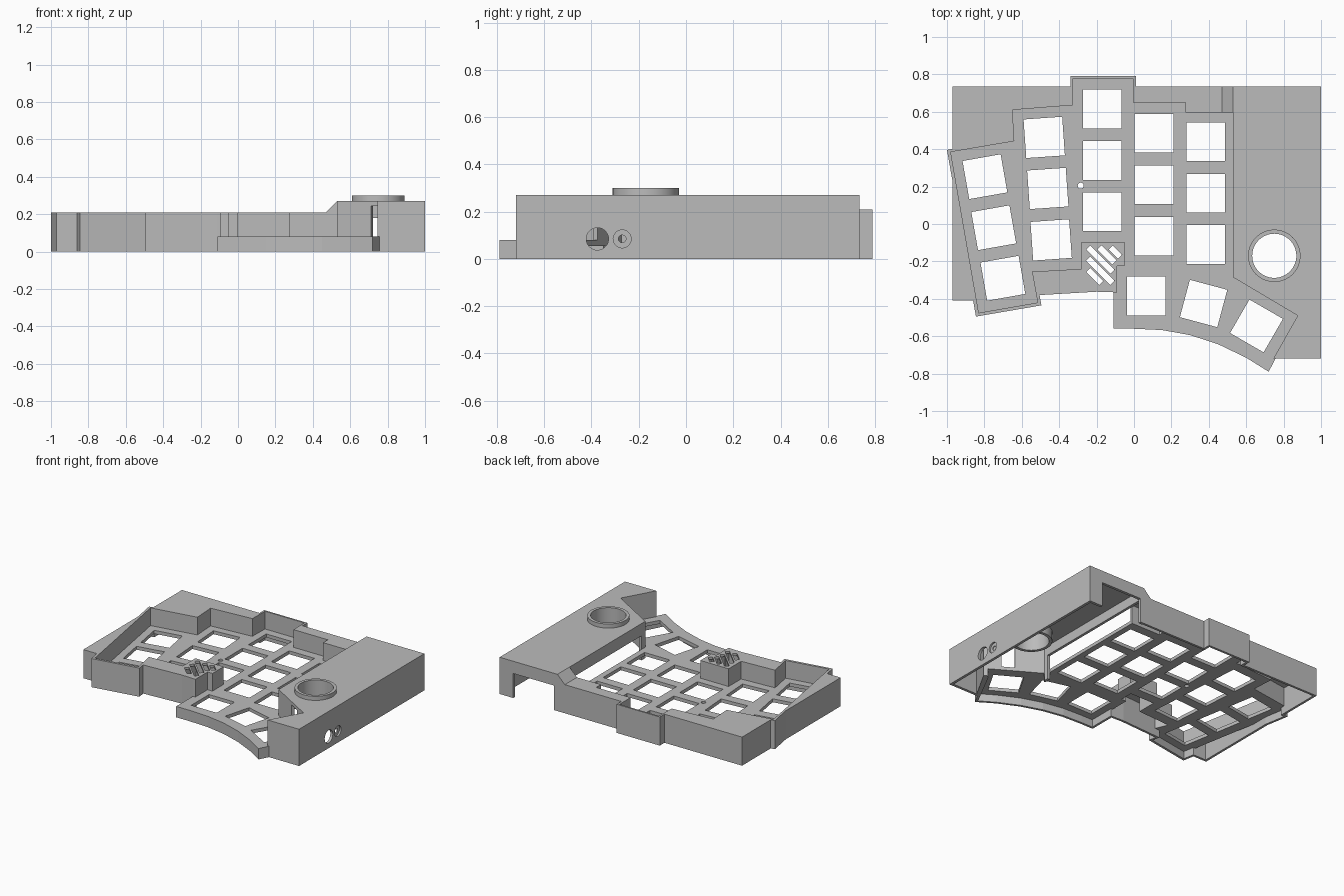
import bpy, bmesh, math
from mathutils import Vector, Matrix

cube = bpy.data.objects.get("Cube")
if cube:
    bpy.data.objects.remove(cube)

grey = bpy.data.materials.new("matte_grey")
grey.use_nodes = True
COLOUR = (0.5, 0.5, 0.5, 1)
grey.diffuse_color = COLOUR
grey.node_tree.nodes["Principled BSDF"].inputs["Base Color"].default_value = COLOUR


def prism(name, pts, z0, z1, matrix=None):
    """Extrude a flat outline from z0 to z1."""
    bm = bmesh.new()
    face = bm.faces.new([bm.verts.new((p[0], p[1], z0)) for p in pts])
    top = bmesh.ops.extrude_face_region(bm, geom=[face])["geom"]
    for v in top:
        if isinstance(v, bmesh.types.BMVert):
            v.co.z = z1
    bmesh.ops.recalc_face_normals(bm, faces=bm.faces)
    if matrix:
        bm.transform(matrix)
    mesh = bpy.data.meshes.new(name)
    bm.to_mesh(mesh)
    bm.free()
    mesh.materials.append(grey)
    obj = bpy.data.objects.new(name, mesh)
    bpy.context.collection.objects.link(obj)
    return obj


def cut(obj, pts, z0, z1, matrix=None):
    """Subtract a prism and discard the cutter."""
    cutter = prism("cutter", pts, z0, z1, matrix)
    cutter.hide_render = True
    mod = obj.modifiers.new("cut", "BOOLEAN")
    mod.operation, mod.solver, mod.object = "DIFFERENCE", "EXACT", cutter
    graph = bpy.context.evaluated_depsgraph_get()
    mesh = bpy.data.meshes.new_from_object(obj.evaluated_get(graph))
    obj.modifiers.clear()
    obj.data = mesh
    bpy.data.objects.remove(cutter)


def inset(pts, d, opened=()):
    """Offset a counterclockwise outline inwards; opened edges move outwards."""
    lines = []
    for i, p in enumerate(pts):
        a, b = Vector(p), Vector(pts[(i + 1) % len(pts)])
        t = (b - a).normalized()
        lines.append((a + Vector((-t.y, t.x)) * (-0.04 if i in opened else d), t))
    out = []
    for i, (q, u) in enumerate(lines):
        p, t = lines[i - 1]
        k = (q - p).cross(u) / t.cross(u)
        out.append(p + t * k)
    return out


def rect(cx, cy, w, h, degrees=0):
    rot = Matrix.Rotation(math.radians(degrees), 2)
    return [Vector((cx, cy)) + rot @ Vector((sx * w / 2, sy * h / 2))
            for sx, sy in ((-1, -1), (1, -1), (1, 1), (-1, 1))]


def circle(cx, cy, r, n=48):
    return [(cx + r * math.cos(math.tau * i / n), cy + r * math.sin(math.tau * i / n))
            for i in range(n)]


PLATE_TOP, PLATE_BOTTOM, RIM, BOX_TOP = 0.08, 0.055, 0.21, 0.27

# Key case: outer shell
outline = [(0.53, 0.735), (0.01, 0.735), (0.01, 0.79), (-0.34, 0.79), (-0.34, 0.735),
           (-0.97, 0.735), (-0.97, 0.402), (-1, 0.396), (-0.97, 0.227), (-0.97, -0.41),
           (-0.86, -0.41), (-0.845, -0.495), (-0.495, -0.435), (-0.505, -0.38),
           (-0.2, -0.362), (-0.11, -0.365), (-0.11, -0.56), (0, -0.56), (0.15, -0.567),
           (0.3, -0.594), (0.45, -0.643), (0.6, -0.715), (0.72, -0.79),
           (0.875, -0.49), (0.53, -0.285)]
case = prism("key_case", outline, 0, RIM)
last = len(outline) - 1

# Open recess above the key plate
cut(case, [(-0.98, 0.385), (-0.64, 0.443), (-0.65, 0.61), (-0.328, 0.635), (-0.325, 0.778),
           (-0.005, 0.778), (-0.005, 0.65), (0.275, 0.65), (0.275, 0.595), (0.6, 0.595),
           (0.6, -0.25), (0.95, -0.45), (0.8, -0.9), (-0.15, -0.9), (-0.15, -0.368),
           (-0.09, -0.366), (-0.09, -0.225), (-0.05, -0.225), (-0.05, -0.095),
           (-0.28, -0.095), (-0.28, -0.24), (-0.545, -0.255), (-0.515, -0.42),
           (-0.83, -0.475)], PLATE_TOP, 1)

# Hollow underside, open towards the controller box
cut(case, inset(outline, 0.017, (last - 1, last)), -1, PLATE_BOTTOM)

# Hollows inside the raised borders
for hollow in (
        [(-0.953, 0.42), (-0.655, 0.465), (-0.665, 0.628), (-0.345, 0.652),
         (-0.345, 0.718), (-0.953, 0.718)],
        [(0.012, 0.667), (0.292, 0.667), (0.292, 0.612), (0.6, 0.612), (0.6, 0.718),
         (0.012, 0.718)],
        [(-0.953, 0.1), (-0.953, -0.393), (-0.863, -0.393)],
        [(-0.525, -0.272), (-0.263, -0.257), (-0.263, -0.112), (-0.067, -0.112),
         (-0.067, -0.208), (-0.107, -0.208), (-0.107, -0.349), (-0.2, -0.345),
         (-0.485, -0.362)]):
    cut(case, hollow, -1, RIM - 0.017)

# Key openings: x, y, tilt
keys = [(-0.797, 0.253, 10), (-0.75, -0.02, 10), (-0.701, -0.29, 10),
        (-0.48, 0.463, 4), (-0.461, 0.19, 4), (-0.443, -0.085, 4),
        (0.065, -0.385, 0), (0.372, -0.425, -15), (0.655, -0.545, -30)]
for x, y in ((-0.17, 0.615), (0.107, 0.485), (0.383, 0.44)):
    keys += [(x, y - 0.275 * row, 0) for row in range(3)]
for x, y, tilt in keys:
    cut(case, rect(x, y, 0.207, 0.207, tilt), -1, 0.15)
cut(case, circle(-0.285, 0.205, 0.016, 24), -1, 0.15)

# Diagonal grille slots
for i in range(5):
    c = -0.25 - 0.06 * i
    x0 = max(-0.245, c + 0.125)
    x1 = min(-0.075, c + 0.205) if i < 2 else min(-0.115, c + 0.315)
    w = 0.011
    cut(case, [(x0 - w, c - x0 - w), (x1 - w, c - x1 - w),
               (x1 + w, c - x1 + w), (x0 + w, c - x0 + w)], 0.1, 1)

# Controller box
box_outline = [(0.53, 0.735), (0.53, -0.285), (0.875, -0.49), (0.745, -0.72),
               (1, -0.72), (1, 0.735)]
box = prism("controller_box", box_outline, 0, BOX_TOP)
cut(box, inset(box_outline, 0.02), -1, BOX_TOP - 0.02)
# Openings towards the key plate, and the cable slot at the back
cut(box, rect(0.535, 0.237, 0.06, 0.954), -1, 0.18)
cut(box, rect(0.725, 0.74, 0.33, 0.1), -1, 0.18)
cut(box, rect(0.7, -0.39, 0.38, 0.07, -30.7), -1, PLATE_BOTTOM)
cut(box, rect(0.75, -0.415, 0.09, 0.07, -30.7), PLATE_TOP, 0.245)
# Round side ports
side = Matrix.Rotation(math.pi / 2, 4, "Y")
for y, r, depth in ((-0.375, 0.047, 0.94), (-0.27, 0.038, 0.988), (-0.27, 0.016, 0.94)):
    cut(box, circle(-0.085, y, r, 32), depth, 1.1, side)
# Dial hole
cut(box, circle(0.75, -0.17, 0.13), 0.2, 1)

# Dial collar
collar = prism("dial_collar", circle(0.75, -0.17, 0.14, 64), 0.18, 0.3)
cut(collar, circle(0.75, -0.17, 0.118, 64), 0, 1)

# Ramp between the rim and the box
upright = Matrix.Rotation(math.pi / 2, 4, "X")
prism("box_ramp", [(0.47, RIM), (0.53, RIM), (0.53, BOX_TOP)], -0.735, -0.595, upright)

# Smooth only the round surfaces
for obj in (box, collar):
    bpy.ops.object.select_all(action="DESELECT")
    obj.select_set(True)
    bpy.context.view_layer.objects.active = obj
    bpy.ops.object.shade_smooth_by_angle(angle=math.radians(25))
